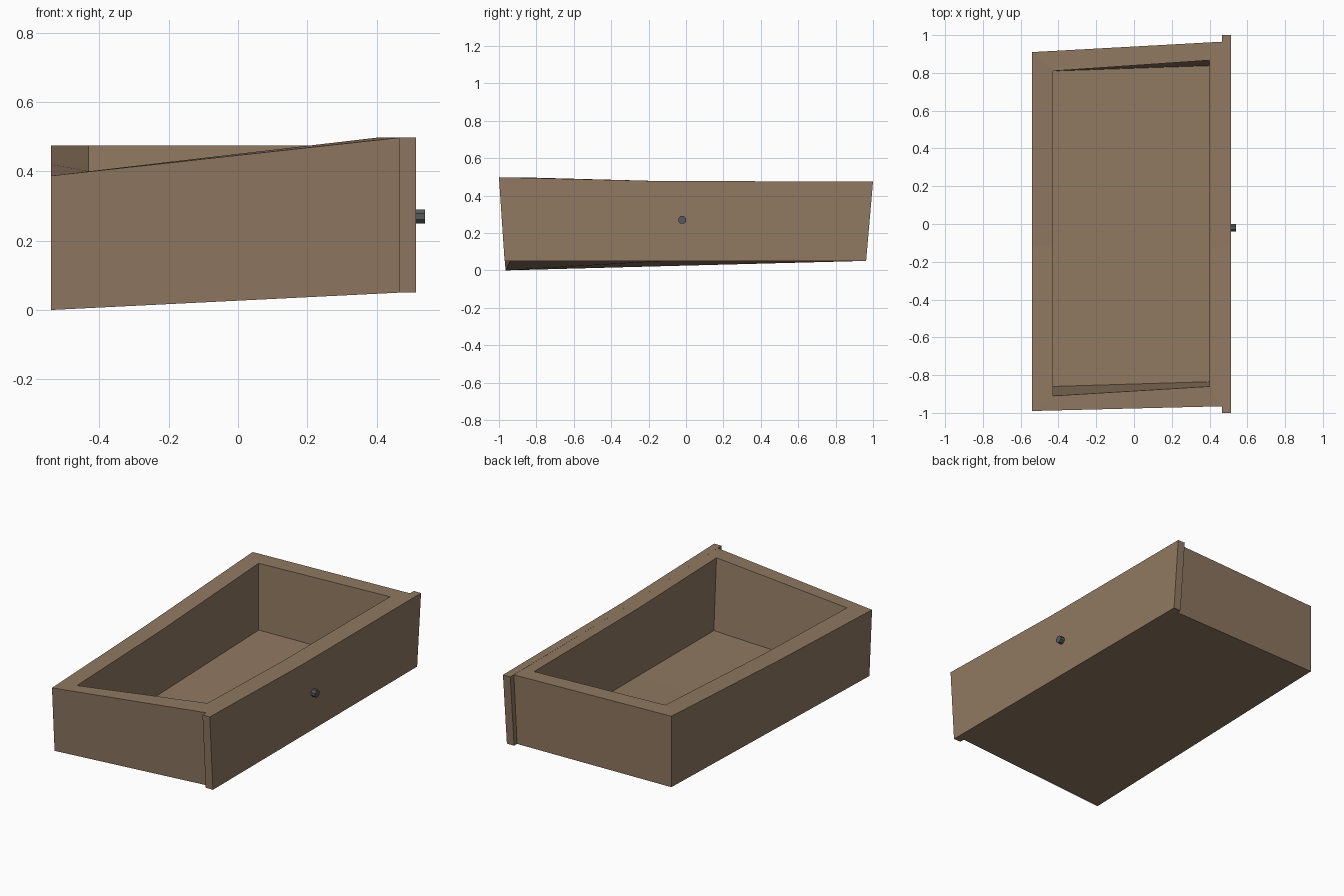
import bpy, bmesh, math
from mathutils import Matrix

if "Cube" in bpy.data.objects:
    bpy.data.objects.remove(bpy.data.objects["Cube"])


def material(name, color):
    m = bpy.data.materials.new(name)
    m.diffuse_color = color
    m.use_nodes = True
    m.node_tree.nodes["Principled BSDF"].inputs["Base Color"].default_value = m.diffuse_color
    return m


wood = material("wood", (0.28, 0.19, 0.12, 1))
metal = material("dark_metal", (0.09, 0.10, 0.11, 1))


def finish(name, bm, mat):
    bmesh.ops.recalc_face_normals(bm, faces=bm.faces)
    mesh = bpy.data.meshes.new(name)
    bm.to_mesh(mesh)
    bm.free()
    mesh.materials.append(mat)
    obj = bpy.data.objects.new(name, mesh)
    bpy.context.collection.objects.link(obj)


def ring(bm, a, b, c, d, mid_front=None, mid_back=None, y=-0.12):
    """Four corners plus a middle point on each long edge."""
    def middle(p, q, z):
        t = (y - p[1]) / (q[1] - p[1])
        m = [p[i] + t * (q[i] - p[i]) for i in range(3)]
        if z is not None:
            m[2] = z
        return m
    pts = [a, b, middle(b, c, mid_front), c, d, middle(d, a, mid_back)]
    return [bm.verts.new(p) for p in pts]


def skin(bm, rings):
    """Bridge successive rings, then close both ends with two quads each."""
    for r, s in zip(rings, rings[1:]):
        for i in range(6):
            j = (i + 1) % 6
            bm.faces.new((r[i], r[j], s[j], s[i]))
    for r in (rings[0], rings[-1]):
        bm.faces.new((r[0], r[1], r[2], r[5]))
        bm.faces.new((r[5], r[2], r[3], r[4]))


# Crooked drawer tray: outside up, over the rim, down to the floor
bm = bmesh.new()
skin(bm, [
    ring(bm, (-0.54, -0.965, 0), (0.465, -0.94, 0.05),
         (0.465, 0.935, 0.05), (-0.54, 0.91, 0.05)),
    ring(bm, (-0.54, -0.99, 0.387), (0.465, -0.965, 0.497),
         (0.465, 0.965, 0.475), (-0.54, 0.91, 0.475), 0.477, 0.42),
    ring(bm, (-0.43, -0.91, 0.40), (0.40, -0.86, 0.497),
         (0.40, 0.867, 0.475), (-0.43, 0.81, 0.475), 0.477, 0.425),
    ring(bm, (-0.43, -0.86, 0.03), (0.40, -0.835, 0.07),
         (0.40, 0.838, 0.075), (-0.43, 0.81, 0.075)),
])
finish("drawer_tray", bm, wood)

# Front panel, wider at the top and overhanging the tray
bm = bmesh.new()
x0, x1 = 0.465, 0.513
skin(bm, [
    ring(bm, (x0, -0.97, 0.05), (x1, -0.97, 0.05),
         (x1, 0.963, 0.05), (x0, 0.963, 0.05)),
    ring(bm, (x0, -1, 0.498), (x1, -1, 0.498),
         (x1, 1, 0.476), (x0, 1, 0.476), 0.477, 0.477),
])
finish("front_panel", bm, wood)

# Small pull knob
bm = bmesh.new()
bmesh.ops.create_cone(bm, cap_ends=True, segments=8, radius1=0.022, radius2=0.022, depth=0.03,
                      matrix=Matrix.Translation((0.525, -0.02, 0.27))
                      @ Matrix.Rotation(math.pi / 2, 4, 'Y')
                      @ Matrix.Rotation(math.pi / 8, 4, 'Z'))
finish("knob", bm, metal)
